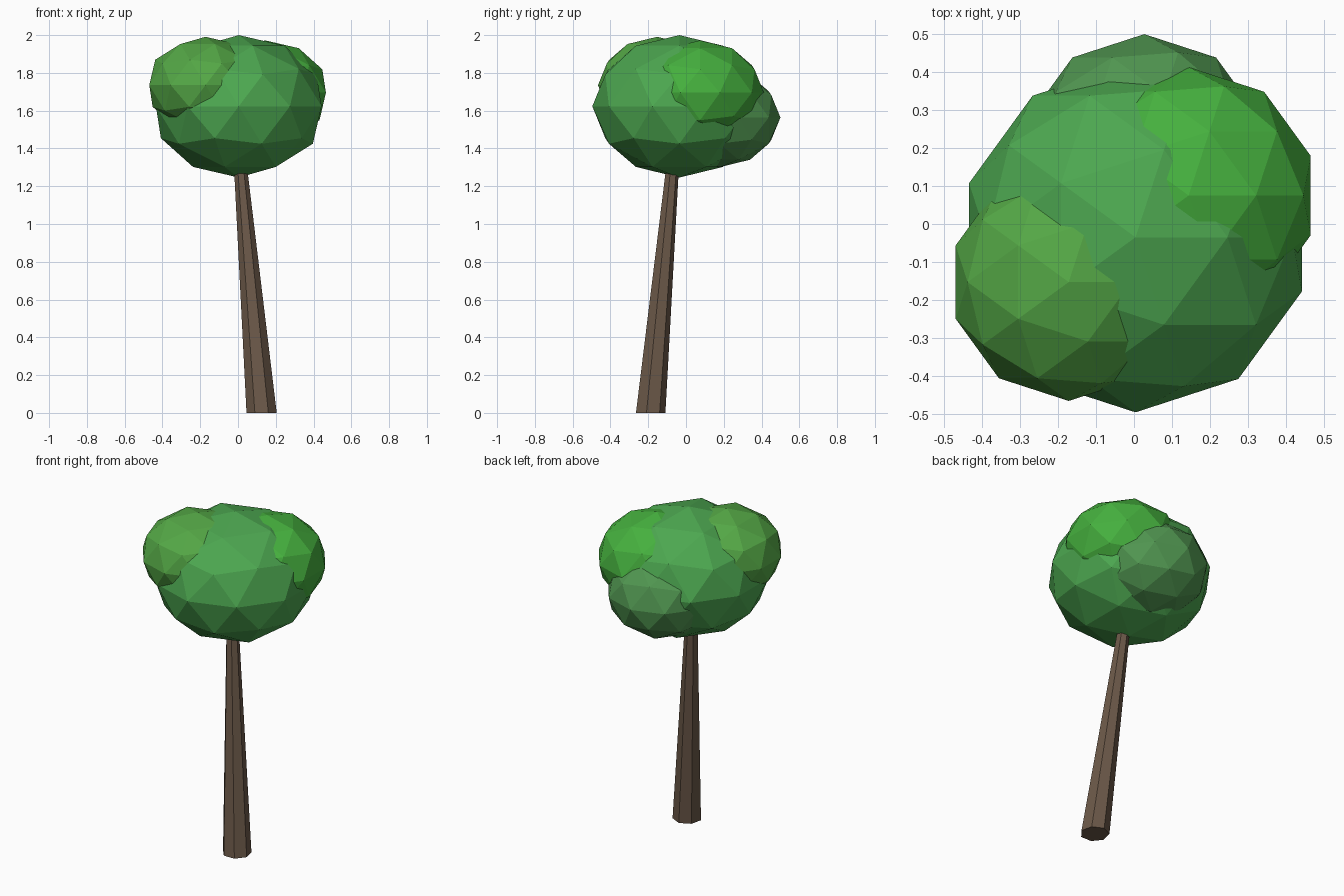
import bpy
from mathutils import Vector

if "Cube" in bpy.data.objects:
    bpy.data.objects.remove(bpy.data.objects["Cube"])


def paint(obj, name, rgb):
    mat = bpy.data.materials.new(name)
    mat.diffuse_color = (*rgb, 1.0)
    mat.use_nodes = True
    mat.node_tree.nodes["Principled BSDF"].inputs["Base Color"].default_value = mat.diffuse_color
    obj.data.materials.append(mat)


def foliage(name, centre, radius, height, rgb):
    """Flat-shaded, slightly squashed low-poly leaf clump."""
    bpy.ops.mesh.primitive_ico_sphere_add(subdivisions=2, radius=1)
    obj = bpy.context.object
    obj.name = name
    for v in obj.data.vertices:
        v.co = Vector((v.co.x * radius, v.co.y * radius, v.co.z * height))
    obj.location = centre
    paint(obj, name + "_green", rgb)


# Leaning, tapered seven-sided trunk: the top ring is slid sideways so both ends stay level
base, tip = Vector((0.125, -0.191, 0)), Vector((0.005, -0.064, 1.4))
bpy.ops.mesh.primitive_cone_add(vertices=7, radius1=0.082, radius2=0.032, depth=tip.z)
trunk = bpy.context.object
trunk.name = "trunk"
trunk.location = (0, 0, 0)
for v in trunk.data.vertices:
    end = tip if v.co.z > 0 else base
    v.co = Vector((v.co.x + end.x, v.co.y + end.y, end.z))
paint(trunk, "bark", (0.147, 0.098, 0.065))

# Crown: one large clump with three smaller ones pushed into it
foliage("main_crown", (0.004, -0.035, 1.623), 0.461, 0.377, (0.073, 0.386, 0.080))
foliage("left_clump", (-0.172, -0.153, 1.735), 0.313, 0.256, (0.088, 0.386, 0.060))
foliage("right_clump", (0.144, 0.075, 1.695), 0.338, 0.277, (0.060, 0.434, 0.048))
foliage("back_clump", (0.027, 0.178, 1.564), 0.322, 0.263, (0.080, 0.300, 0.080))
